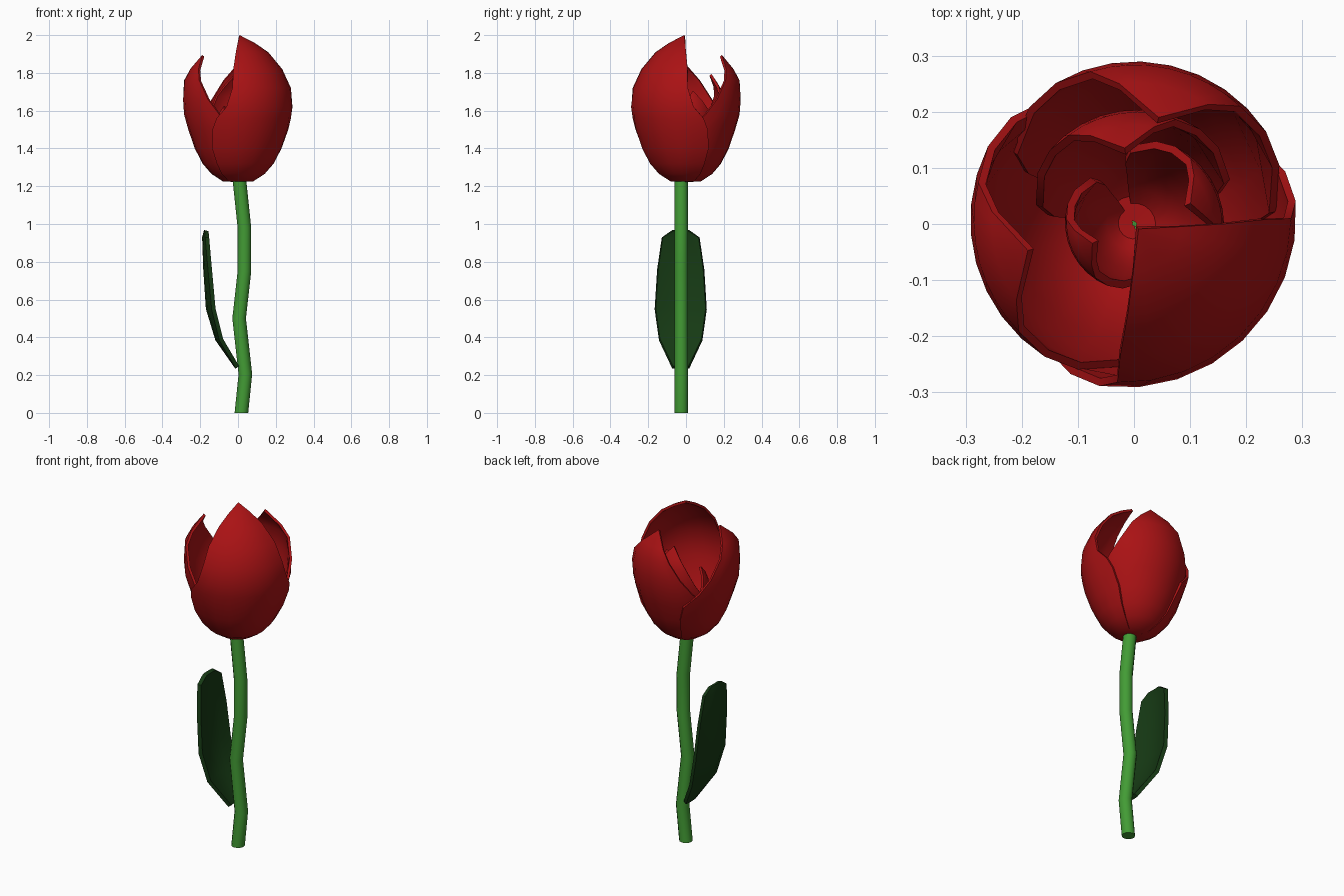
import bpy, bmesh
from math import sin, cos, radians

if "Cube" in bpy.data.objects:
    bpy.data.objects.remove(bpy.data.objects["Cube"])


def material(name, rgb):
    m = bpy.data.materials.new(name)
    m.diffuse_color = (*rgb, 1)
    m.use_nodes = True
    m.node_tree.nodes["Principled BSDF"].inputs["Base Color"].default_value = m.diffuse_color
    return m


RED = material("petal_red", (0.40, 0.006, 0.007))
GREEN = material("stem_green", (0.055, 0.33, 0.035))
DARK = material("leaf_green", (0.008, 0.042, 0.007))


def grid_object(name, rows, mat, thickness=0, closed=False):
    """Skin a list of equal-length point rows into one sheet or capped tube."""
    bm = bmesh.new()
    vs = [[bm.verts.new(p) for p in row] for row in rows]
    n = len(rows[0])
    for a, b in zip(vs, vs[1:]):
        for j in range(n if closed else n - 1):
            k = (j + 1) % n
            bm.faces.new((a[j], a[k], b[k], b[j]))
    if closed:
        bm.faces.new(vs[0][::-1])
        bm.faces.new(vs[-1])
    else:
        bmesh.ops.remove_doubles(bm, verts=bm.verts, dist=0.0005)
    me = bpy.data.meshes.new(name)
    bm.to_mesh(me)
    bm.free()
    ob = bpy.data.objects.new(name, me)
    bpy.context.collection.objects.link(ob)
    me.materials.append(mat)
    bpy.context.view_layer.objects.active = ob
    ob.select_set(True)
    if thickness:
        s = ob.modifiers.new("thickness", 'SOLIDIFY')
        s.thickness = thickness
        s.offset = -1
        bpy.ops.object.modifier_apply(modifier=s.name)
    bpy.ops.object.shade_smooth_by_angle(angle=radians(35))
    ob.select_set(False)
    return ob


# Petal profiles: height, radius, half width in degrees
BASE = [(1.222, 0.01, 78), (1.226, 0.08, 78), (1.265, 0.14, 78), (1.32, 0.187, 77),
        (1.40, 0.228, 77), (1.50, 0.262, 72)]
TALL = BASE + [(1.56, 0.275, 66), (1.62, 0.284, 55), (1.72, 0.275, 49), (1.82, 0.230, 49),
               (1.91, 0.157, 47), (1.96, 0.085, 44), (2.0, 0.012, 0)]
OPEN = BASE + [(1.58, 0.284, 55), (1.66, 0.290, 42), (1.76, 0.284, 29),
               (1.82, 0.252, 19), (1.895, 0.195, 0)]


def petal(name, az, profile, r=1.0, h=1.0, cols=8, spiral=0.0, flare=0.0):
    rows = []
    for z, rad, hw in profile:
        row = []
        for j in range(cols + 1):
            s = 2 * j / cols - 1
            e = s * hw / 75                      # sideways reach, -1 to 1
            a = radians(az + s * hw)
            q = rad * r * (1 - spiral * e + flare * e * e)
            row.append((q * cos(a), q * sin(a), 1.222 + (z - 1.222) * h))
        rows.append(row)
    return grid_object(name, rows, RED, 0.014)


# Outer petals: the front one overlaps both others, the left one overlaps the back
petal("outer_petal_front", -47, TALL, spiral=0.01, flare=0.06)
petal("outer_petal_left", 194, OPEN, spiral=0.03)
petal("outer_petal_back", 77, OPEN, flare=-0.03)
# Inner petals
petal("inner_petal_back", 97, OPEN, 0.70, 0.85, spiral=0.03)
petal("inner_petal_right", 20, OPEN, 0.55, 0.72, spiral=0.03)
petal("inner_petal_core", 205, OPEN, 0.42, 0.60, spiral=0.03)

# Stem
path = [(0.018, 0), (0.039, 0.205), (0.006, 0.5), (0.034, 0.75), (0.034, 0.98), (0.008, 1.228)]
grid_object("stem", [[(x + 0.036 * cos(radians(a)), -0.025 + 0.036 * sin(radians(a)), z)
                      for a in range(0, 360, 30)] for x, z in path], GREEN, closed=True)

# Leaf: height, outer x, half width
leaf = [(0.235, -0.015, 0.045), (0.385, -0.120, 0.115), (0.55, -0.170, 0.138),
        (0.76, -0.184, 0.125), (0.93, -0.190, 0.100), (0.968, -0.180, 0.045)]
grid_object("leaf", [[(x + 1.6 * (t * w) ** 2, -0.028 - t * w, z - 0.1 * (t * w) ** 2)
                      for t in (-1, -0.5, 0, 0.5, 1)] for z, x, w in leaf], DARK, 0.022)
